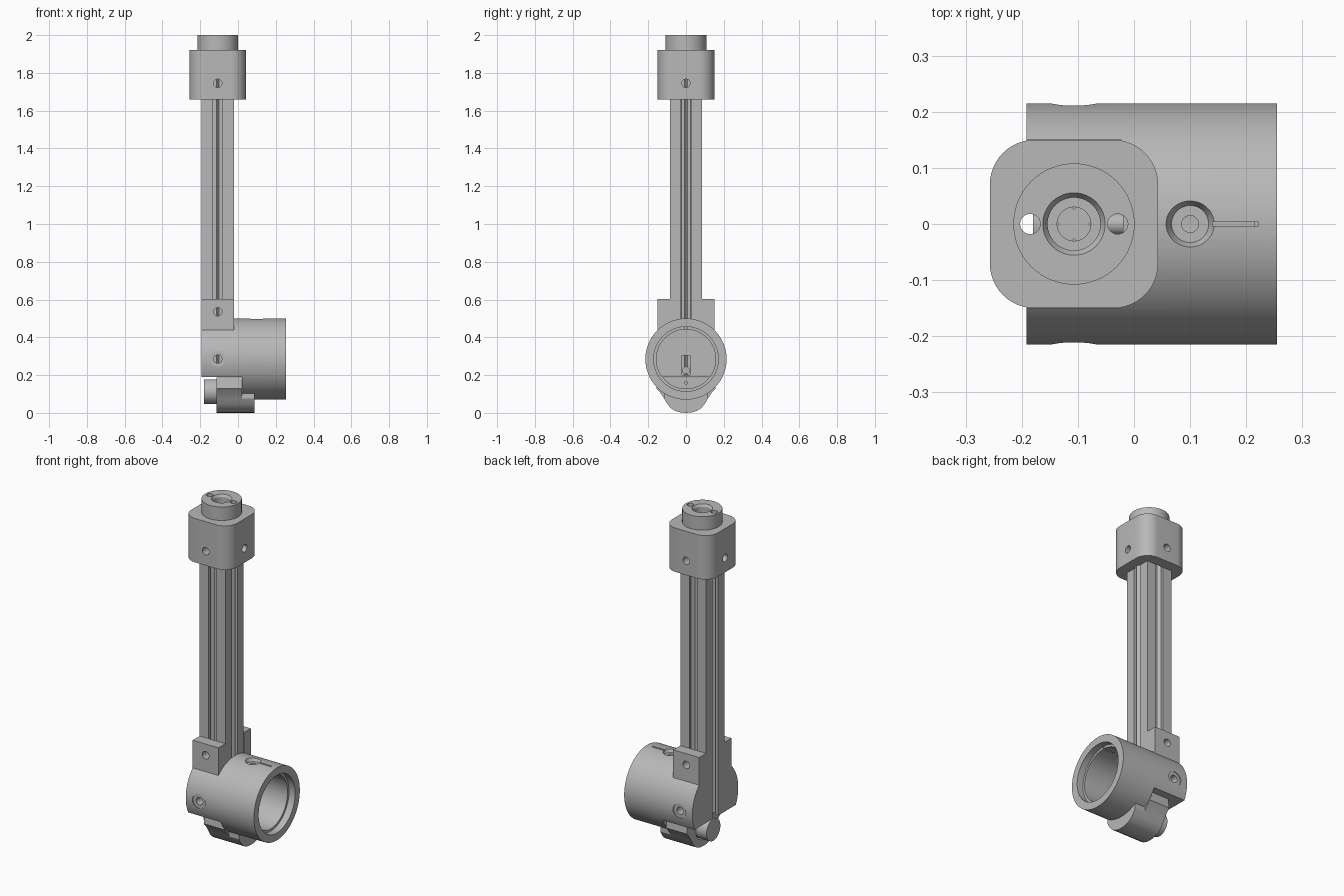
import bpy, bmesh
from math import sin, cos, pi

if "Cube" in bpy.data.objects:
    bpy.data.objects.remove(bpy.data.objects["Cube"], do_unlink=True)

grey = bpy.data.materials.new("light_grey")
grey.use_nodes = True
grey.diffuse_color = (0.48, 0.48, 0.48, 1)
grey.node_tree.nodes["Principled BSDF"].inputs["Base Color"].default_value = grey.diffuse_color

CX = -0.107      # column axis
TZ = 0.285       # socket tube axis height


def circle(u, v, r, n=64):
    return [(u + r * cos(2 * pi * i / n), v + r * sin(2 * pi * i / n)) for i in range(n)]


def rect(u0, u1, v0, v1):
    return [(u0, v0), (u1, v0), (u1, v1), (u0, v1)]


def prism(name, axis, a, b, pts, end_pts=None):
    """Extrude a 2D outline along an axis, optionally towards a second outline."""
    def place(p, w):
        u, v = p
        return {"X": (w, u, v), "Y": (u, w, v), "Z": (u, v, w)}[axis]
    bm = bmesh.new()
    lo = [bm.verts.new(place(p, a)) for p in pts]
    hi = [bm.verts.new(place(p, b)) for p in (end_pts or pts)]
    bm.faces.new(lo)
    bm.faces.new(hi)
    n = len(lo)
    for i in range(n):
        j = (i + 1) % n
        bm.faces.new((lo[i], lo[j], hi[j], hi[i]))
    bmesh.ops.recalc_face_normals(bm, faces=bm.faces)
    mesh = bpy.data.meshes.new(name)
    bm.to_mesh(mesh)
    bm.free()
    mesh.materials.append(grey)
    obj = bpy.data.objects.new(name, mesh)
    bpy.context.collection.objects.link(obj)
    return obj


def combine(obj, operation, *others):
    """Apply booleans one by one and remove the helper solids."""
    for other in others:
        mod = obj.modifiers.new("bool", "BOOLEAN")
        mod.operation = operation
        mod.solver = "EXACT"
        mod.object = other
        deps = bpy.context.evaluated_depsgraph_get()
        mesh = bpy.data.meshes.new_from_object(obj.evaluated_get(deps))
        obj.modifiers.clear()
        obj.data = mesh
        bpy.data.objects.remove(other, do_unlink=True)


def cut(obj, *args):
    combine(obj, "DIFFERENCE", prism("cutter", *args))


def add(obj, *args):
    combine(obj, "UNION", prism("addition", *args))


# Slotted column: one half-slot mirrored and turned around the axis
half = [(0.033, 0.007), (0.033, 0.025), (0.058, 0.05), (0.068, 0.05), (0.068, 0.026), (0.085, 0.026)]
side = [(u, -v) for u, v in reversed(half)] + [(0.026, 0)] + half + [(0.085, 0.085)]
outline = []
for k in range(4):
    c, s = round(cos(k * pi / 2)), round(sin(k * pi / 2))
    outline += [(CX + c * u - s * v, s * u + c * v) for u, v in side]
column = prism("slotted_column", "Z", 0.19, 1.85, outline)

# Top cap: rounded square block with a round boss
rounded = []
for k, (sx, sy) in enumerate([(1, 1), (-1, 1), (-1, -1), (1, -1)]):
    for i in range(13):
        t = (k + i / 12) * pi / 2
        rounded.append((CX + sx * 0.07 + 0.08 * cos(t), sy * 0.07 + 0.08 * sin(t)))
cap = prism("top_cap", "Z", 1.66, 1.92, rounded)
add(cap, "Z", 1.9, 2.0, circle(CX, 0, 0.108))
cut(cap, "Z", 1.6, 1.85, rect(CX - 0.0855, CX + 0.0855, -0.0855, 0.0855))
cut(cap, "Z", 1.985, 2.01, circle(CX, 0, 0.046), circle(CX, 0, 0.062))
cut(cap, "Z", 1.95, 2.01, circle(CX, 0, 0.047))
cut(cap, "Z", 1.8, 2.01, circle(CX, 0, 0.03))
for s in (-1, 1):
    cut(cap, "Z", 1.6, 2.1, circle(CX + s * 0.078, 0, 0.018, 32))
cut(cap, "Y", -0.3, 0.3, circle(CX, 1.745, 0.022, 32))
cut(cap, "X", CX - 0.3, CX + 0.3, circle(0, 1.745, 0.022, 32))

# Socket: horizontal tube with two upright cheeks that grip the column
socket = prism("socket_tube", "X", -0.192, 0.255, circle(0, TZ, 0.215, 96))
add(socket, "Z", 0.3, 0.602, rect(-0.192, -0.022, -0.151, 0.151))
cut(socket, "Z", -0.1, 0.8, rect(-0.4, -0.02, -0.0855, 0.0855))
cut(socket, "Z", -0.1, 0.19, rect(-0.4, 0.02, -0.4, 0.4))
cut(socket, "X", 0.015, 0.4, circle(0, TZ, 0.157, 96))
cut(socket, "X", 0.215, 0.4, circle(0, TZ, 0.171, 96))
cut(socket, "X", -0.1, 0.05, rect(-0.022, 0.022, 0.2, 0.305))
for s in (-1, 1):
    cut(socket, "Y", s * 0.208, s * 0.3, circle(CX, TZ, 0.042))
cut(socket, "Y", -0.3, 0.3, circle(CX, TZ, 0.022, 32))
cut(socket, "Y", -0.3, 0.3, circle(CX, 0.535, 0.022, 32))
# Screw recess and slit on top of the tube
cut(socket, "Z", 0.48, 0.51, circle(0.1, 0, 0.033), circle(0.1, 0, 0.048))
cut(socket, "Z", 0.4, 0.55, circle(0.1, 0, 0.015, 32))
cut(socket, "Z", 0.43, 0.55, rect(0.14, 0.222, -0.004, 0.004))

# Lower clamp: lobed block under the socket, narrower where it meets the tube
curve = [(0.115, 0.075), (0.1, 0.048), (0.08, 0.025), (0.056, 0.01), (0.028, 0.002), (0, 0)]


def lobe(top):
    right = top + curve
    return right + [(-u, v) for u, v in reversed(right[:-1])]


clamp = prism("lower_clamp", "X", -0.115, 0.021, lobe([(0.15, 0.188), (0.157, 0.13), (0.137, 0.108)]))
cut(clamp, "X", -0.2, -0.075, circle(0, 0.113, 0.072))
cut(clamp, "X", -0.01, 0.1, circle(0, 0.16, 0.008, 24))
lobe_end = prism("clamp_lobe", "X", 0.0205, 0.088, lobe([(0.115, 0.11)]))

# Clamp screw with a round head
knob = prism("clamp_screw", "X", -0.18, -0.07, circle(0, 0.113, 0.065))
bolt = prism("cross_bolt", "X", -0.055, -0.015, circle(0, 0.225, 0.02, 32))

for obj in (column, cap, socket, clamp, lobe_end, knob, bolt):
    bpy.ops.object.select_all(action="DESELECT")
    obj.select_set(True)
    bpy.context.view_layer.objects.active = obj
    bpy.ops.object.shade_smooth_by_angle(angle=0.45)
